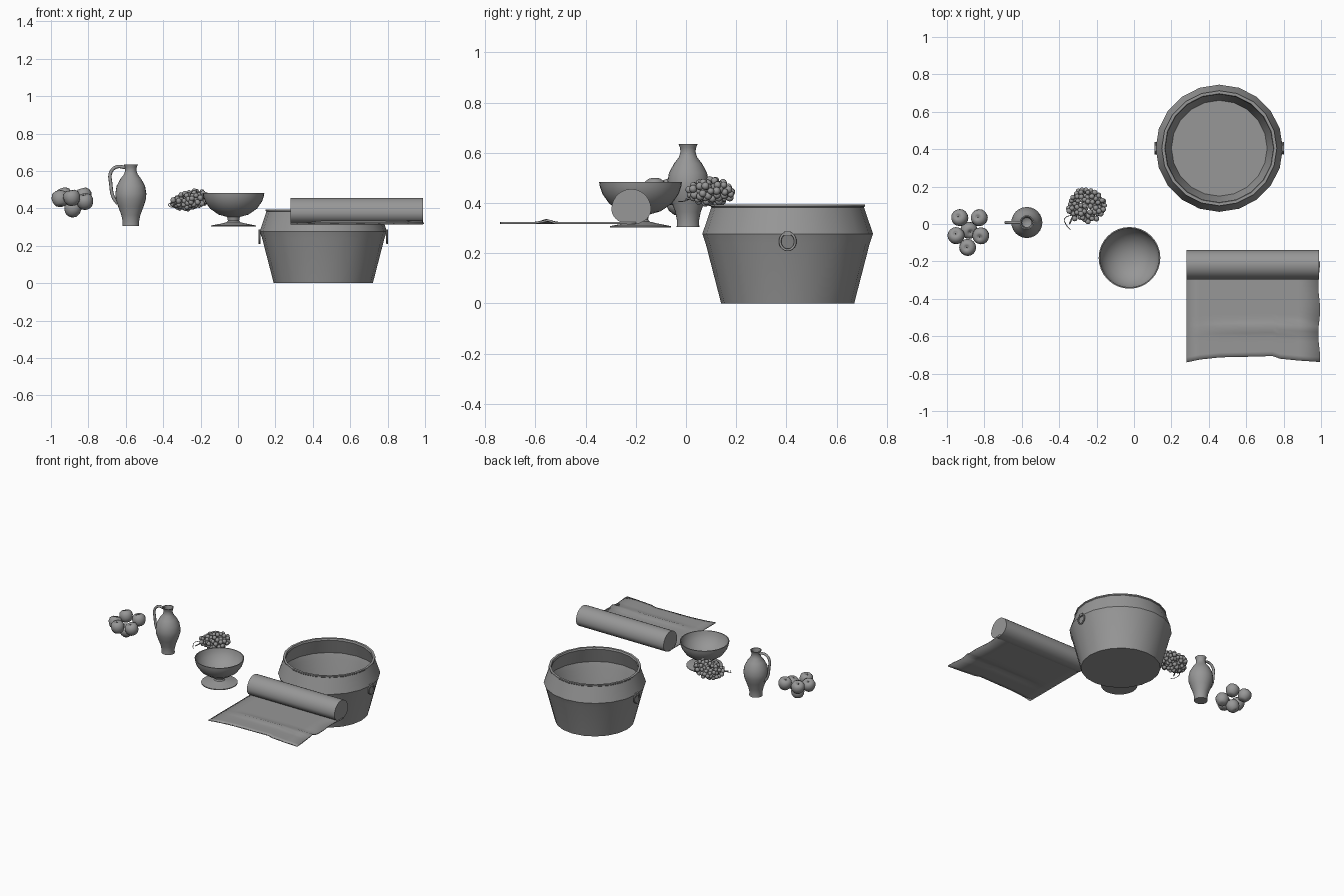
import bpy, bmesh, math, random
from mathutils import Vector, Matrix

cube = bpy.data.objects.get("Cube")
if cube:
    bpy.data.objects.remove(cube, do_unlink=True)

grey = bpy.data.materials.new("plain grey")
grey.use_nodes = True
COLOUR = (0.31, 0.31, 0.31, 1)
grey.diffuse_color = COLOUR
grey.node_tree.nodes["Principled BSDF"].inputs["Base Color"].default_value = COLOUR
random.seed(4)


def finish(bm, name, angle=40):
    """Turn a bmesh into a shaded object."""
    bmesh.ops.recalc_face_normals(bm, faces=bm.faces)
    mesh = bpy.data.meshes.new(name)
    bm.to_mesh(mesh)
    bm.free()
    mesh.materials.append(grey)
    obj = bpy.data.objects.new(name, mesh)
    bpy.context.collection.objects.link(obj)
    bpy.ops.object.select_all(action='DESELECT')
    obj.select_set(True)
    bpy.context.view_layer.objects.active = obj
    bpy.ops.object.shade_smooth_by_angle(angle=math.radians(angle))
    return obj


def add_lathe(bm, profile, centre, sides, turn=None):
    """Spin (radius, height) points about z; zero radius closes the end."""
    rings = []
    for r, z in profile:
        ring = []
        for i in range(sides if r > 0 else 1):
            a = math.tau * i / sides
            p = Vector((r * math.cos(a), r * math.sin(a), z))
            ring.append(bm.verts.new(Vector(centre) + (turn @ p if turn else p)))
        rings.append(ring)
    for low, high in zip(rings, rings[1:]):
        for i in range(sides):
            j = (i + 1) % sides
            corners = [low[i % len(low)], low[j % len(low)],
                       high[j % len(high)], high[i % len(high)]]
            bm.faces.new(list(dict.fromkeys(corners)))


def lathe(name, profile, centre, sides, angle=40):
    bm = bmesh.new()
    add_lathe(bm, profile, centre, sides)
    return finish(bm, name, angle)


def tube(name, points, radius, cyclic=False):
    """Smooth round tube through the points, as a mesh."""
    curve = bpy.data.curves.new(name, 'CURVE')
    curve.dimensions = '3D'
    curve.bevel_depth = radius
    curve.bevel_resolution = 2
    curve.resolution_u = 6
    curve.use_fill_caps = True
    spline = curve.splines.new('BEZIER')
    spline.bezier_points.add(len(points) - 1)
    spline.use_cyclic_u = cyclic
    for bp, co in zip(spline.bezier_points, points):
        bp.co = co
        bp.handle_left_type = bp.handle_right_type = 'AUTO'
    curve.materials.append(grey)
    obj = bpy.data.objects.new(name, curve)
    bpy.context.collection.objects.link(obj)
    bpy.ops.object.select_all(action='DESELECT')
    obj.select_set(True)
    bpy.context.view_layer.objects.active = obj
    bpy.ops.object.convert(target='MESH')
    bpy.ops.object.shade_smooth_by_angle(angle=math.radians(50))
    return obj


# Cauldron with a turned rim and hollow inside
POT = Vector((0.456, 0.405, 0))
lathe("cauldron", [(0, 0), (0.265, 0), (0.327, 0.24), (0.34, 0.277), (0.304, 0.383),
                   (0.308, 0.387), (0.308, 0.395), (0.292, 0.395), (0.288, 0.383),
                   (0.322, 0.277), (0.31, 0.24), (0.256, 0.015), (0, 0.015)], POT, 20, 35)

# Ring handles on both sides of the cauldron
for side, label in ((1, "left"), (-1, "right")):
    x = POT.x + side * 0.341
    ring = [(x, POT.y + 0.03 * math.sin(math.tau * i / 8),
             0.247 + 0.034 * math.cos(math.tau * i / 8)) for i in range(8)]
    tube(label + "_ring_handle", ring, 0.005, True)
    bm = bmesh.new()
    bmesh.ops.create_cube(bm, size=1, matrix=Matrix.Translation(
        (POT.x + side * 0.336, POT.y, 0.278)) @ Matrix.Diagonal((0.022, 0.028, 0.018, 1)))
    finish(bm, label + "_handle_lug")

# Footed bowl
lathe("footed_bowl", [(0, 0.302), (0.121, 0.302), (0.121, 0.308), (0.07, 0.318),
                      (0.036, 0.326), (0.03, 0.335), (0.034, 0.354), (0.08, 0.367),
                      (0.125, 0.398), (0.152, 0.436), (0.162, 0.465), (0.165, 0.483),
                      (0.159, 0.483), (0.154, 0.462), (0.142, 0.436), (0.117, 0.405),
                      (0.077, 0.376), (0.035, 0.365), (0, 0.362)], (-0.024, -0.181, 0), 32)

# Jug with a looped handle
JUG = Vector((-0.573, 0.008, 0))
lathe("jug", [(0, 0.305), (0.045, 0.305), (0.044, 0.33), (0.051, 0.365), (0.068, 0.41),
              (0.081, 0.45), (0.083, 0.48), (0.076, 0.52), (0.056, 0.557), (0.036, 0.583),
              (0.03, 0.604), (0.032, 0.62), (0.038, 0.635), (0.032, 0.635),
              (0.025, 0.604), (0.03, 0.58), (0.05, 0.55), (0.068, 0.515),
              (0.073, 0.47), (0.045, 0.36), (0, 0.32)], JUG, 24)
tube("jug_handle", [JUG + Vector((x, 0, z)) for x, z in
                    ((-0.028, 0.618), (-0.075, 0.622), (-0.107, 0.593), (-0.107, 0.53),
                     (-0.094, 0.46), (-0.07, 0.425))], 0.009)

# Rolled part of the cloth, slightly narrowed underneath
bm = bmesh.new()
outline = []
for i in range(28):
    a = math.tau * i / 28
    drop = 0.081 if math.sin(a) > 0 else 0.061
    outline.append((-0.218 + 0.079 * math.cos(a), 0.375 + drop * math.sin(a)))
ends = [[bm.verts.new((x, y, z)) for y, z in outline] for x in (0.28, 0.99)]
for end in ends:
    bm.faces.new(end)
for i in range(28):
    j = (i + 1) % 28
    bm.faces.new((ends[0][i], ends[0][j], ends[1][j], ends[1][i]))
finish(bm, "cloth_roll")

# Unrolled sheet with a shallow crease and a wavy front edge
EDGE = ((0.28, -0.74), (0.35, -0.725), (0.46, -0.713), (0.6, -0.71), (0.74, -0.706),
        (0.78, -0.72), (0.88, -0.73), (0.99, -0.738))
ROWS = 20
bm = bmesh.new()
grid = []
for x, front in EDGE:
    column = []
    for k in range(ROWS + 1):
        y = -0.2 + (front + 0.2) * k / ROWS
        crease = 0.012 * math.exp(-((y + 0.555) / 0.022) ** 2) if x > 0.45 else 0
        wobble = 0.005 * math.sin(y * 24) if x > 0.9 else 0
        column.append(bm.verts.new((x + wobble, y, 0.32 + crease)))
    grid.append(column)
for a, b in zip(grid, grid[1:]):
    for k in range(ROWS):
        bm.faces.new((a[k], a[k + 1], b[k + 1], b[k]))
sheet = finish(bm, "cloth_sheet")
thick = sheet.modifiers.new("thickness", 'SOLIDIFY')
thick.thickness = 0.008
thick.offset = 0

# Apples with dimpled tops, each tipped a little
APPLE = [(0, -0.036), (0.014, -0.041), (0.03, -0.033), (0.042, -0.014), (0.046, 0.008),
         (0.04, 0.029), (0.025, 0.041), (0.011, 0.039), (0, 0.026)]
SPOTS = ((-0.93, 0.033, 0.465), (-0.826, 0.033, 0.465), (-0.951, -0.064, 0.45),
         (-0.884, -0.032, 0.395), (-0.818, -0.062, 0.435), (-0.888, -0.125, 0.455))
for n, spot in enumerate(SPOTS, 1):
    tip = Matrix.Rotation(random.uniform(-0.4, 0.4), 3, 'X') @ \
        Matrix.Rotation(random.uniform(-0.4, 0.4), 3, 'Y')
    bm = bmesh.new()
    add_lathe(bm, APPLE, spot, 16, tip)
    finish(bm, "apple_%d" % n, 80)
    tube("apple_stalk_%d" % n, [Vector(spot) + tip @ Vector((0, 0, h))
                                for h in (0.024, 0.042)], 0.002)

# Bunch of grapes packed over a flattened mound
bm = bmesh.new()
BUNCH = Vector((-0.255, 0.098, 0.445))
grapes = []
for attempt in range(4000):
    d = Vector([random.gauss(0, 1) for _ in range(3)]).normalized()
    s = random.uniform(0.6, 1)
    p = BUNCH + Vector((d.x * 0.1, d.y * 0.088, d.z * 0.047 + d.x * 0.012)) * s
    if len(grapes) < 115 and all((p - q).length > 0.021 for q in grapes):
        grapes.append(p)
        bmesh.ops.create_uvsphere(bm, u_segments=10, v_segments=7,
                                  radius=random.uniform(0.013, 0.016),
                                  matrix=Matrix.Translation(p))
finish(bm, "grapes", 80)

# Grape stalk and tendril
tube("grape_stalk", [(-0.18, 0.13, 0.45), (-0.26, 0.1, 0.445), (-0.32, 0.05, 0.43),
                     (-0.345, 0.0, 0.415)], 0.004)
tube("grape_tendril", [(-0.32, 0.05, 0.43), (-0.37, 0.03, 0.425), (-0.365, -0.0, 0.41),
                       (-0.34, -0.03, 0.405)], 0.002)
